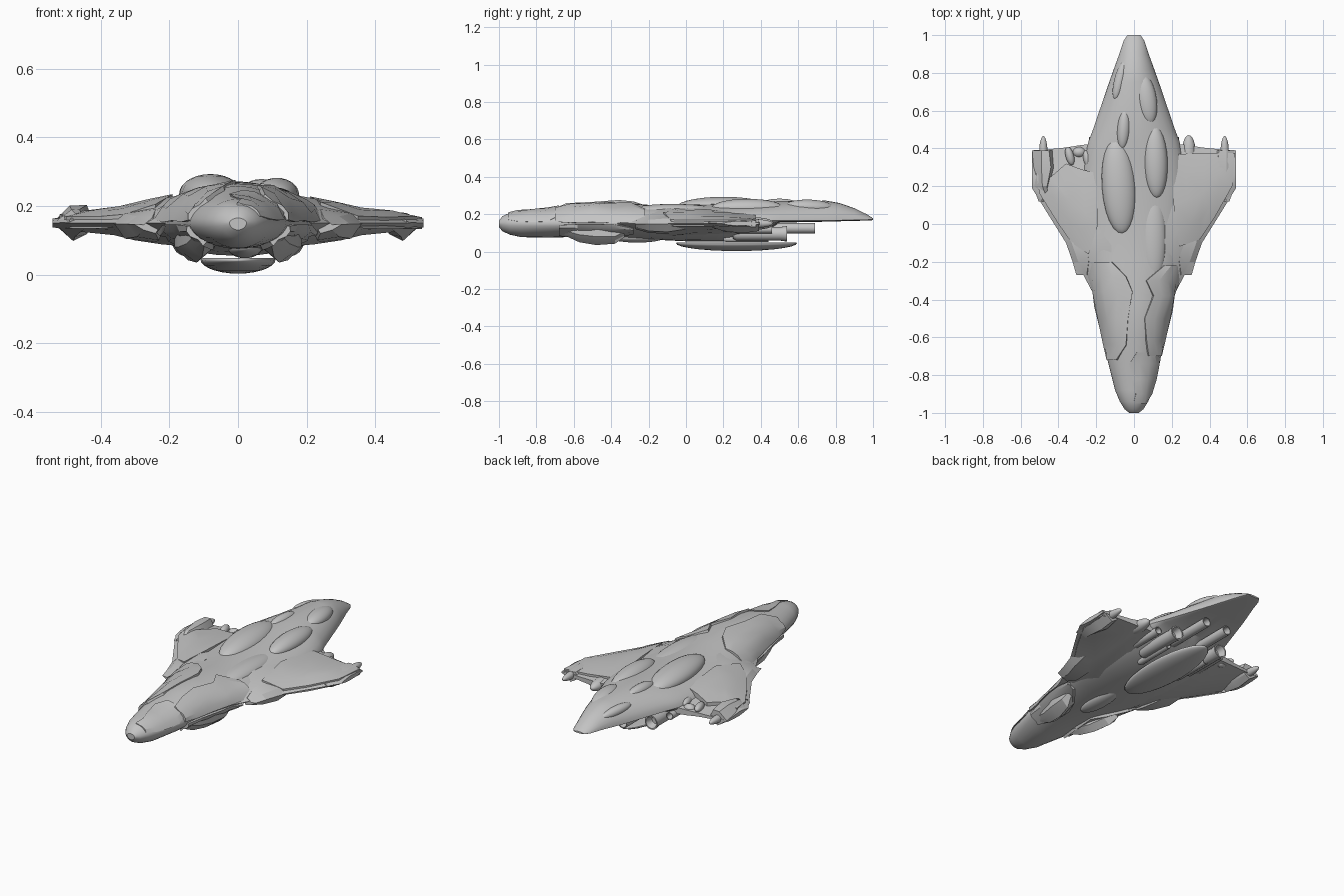
import bpy, bmesh, math
from mathutils import Vector

if "Cube" in bpy.data.objects:
    bpy.data.objects.remove(bpy.data.objects["Cube"])

grey = bpy.data.materials.new("hull grey")
grey.diffuse_color = (0.55, 0.55, 0.55, 1)
grey.use_nodes = True
grey.node_tree.nodes["Principled BSDF"].inputs["Base Color"].default_value = grey.diffuse_color


def finish(ob, angle=35):
    ob.data.materials.append(grey)
    bpy.ops.object.select_all(action='DESELECT')
    ob.select_set(True)
    bpy.context.view_layer.objects.active = ob
    bpy.ops.object.shade_smooth_by_angle(angle=math.radians(angle))
    return ob


def mesh_object(name, verts, faces, angle=35):
    bm = bmesh.new()
    vs = [bm.verts.new(v) for v in verts]
    for f in faces:
        bm.faces.new([vs[i] for i in f])
    bmesh.ops.recalc_face_normals(bm, faces=bm.faces)
    me = bpy.data.meshes.new(name)
    bm.to_mesh(me)
    bm.free()
    ob = bpy.data.objects.new(name, me)
    bpy.context.collection.objects.link(ob)
    return finish(ob, angle)


def loft(name, rings, angle=35):
    n = len(rings[0])
    faces = [(r * n + i, r * n + (i + 1) % n, (r + 1) * n + (i + 1) % n, (r + 1) * n + i)
             for r in range(len(rings) - 1) for i in range(n)]
    faces += [tuple(range(n)), tuple(range((len(rings) - 1) * n, len(rings) * n))]
    return mesh_object(name, [p for r in rings for p in r], faces, angle)


def lerp_table(table, key):
    for a, b in zip(table, table[1:]):
        if key <= b[0]:
            f = max(0, (key - a[0]) / (b[0] - a[0]))
            return [p + (q - p) * f for p, q in zip(a, b)]
    return list(table[-1])


# Hull stations: y, half width, edge z, top z, bottom z
HULL = [(-1, .025, .15, .165, .13), (-.98, .05, .15, .19, .108), (-.94, .075, .15, .208, .09),
        (-.88, .1, .15, .22, .077), (-.72, .14, .15, .232, .075), (-.6, .155, .15, .258, .078),
        (-.4, .205, .15, .265, .078), (-.2, .25, .15, .25, .065), (0, .28, .15, .25, .055),
        (.2, .28, .155, .255, .055), (.35, .262, .16, .262, .075), (.44, .24, .165, .268, .11),
        (.5, .217, .165, .27, .155), (.75, .132, .165, .272, .16), (.82, .107, .167, .26, .162),
        (.9, .078, .17, .232, .164), (.97, .055, .17, .198, .166), (1, .035, .172, .178, .168)]


def hull_point(y, t, off=0):
    _, w, ze, zt, zb = lerp_table(HULL, y)
    s = math.sin(t)
    h = (zt - ze) if s > 0 else (ze - zb)
    return Vector((w * math.cos(t) + off * math.cos(t), y,
                   ze + math.copysign(abs(s) ** 1.15, s) * (h + off)))


N = 28
loft("main_hull", [[hull_point(s[0], 2 * math.pi * i / N) for i in range(N)] for s in HULL])

# Wing stations: x, leading y, trailing y, edge z, top z, bottom z
WING = [(.12, -.5, .42, .15, .24, .08), (.22, -.36, .425, .15, .222, .088),
        (.3, -.21, .415, .15, .203, .1), (.36, -.1, .405, .15, .187, .115),
        (.46, .06, .395, .15, .176, .125), (.54, .19, .39, .15, .163, .138)]
CHORD = [(0, 0), (.15, .55), (.4, 1), (.75, .85), (1, .4)]


def wing_top(x, y):
    _, y0, y1, ze, zt, zb = lerp_table(WING, abs(x))
    c = min(1, max(0, (y - y0) / (y1 - y0)))
    return ze + (zt - ze) * lerp_table(CHORD, c)[1]


def wing_ring(s, side):
    x, y0, y1, ze, zt, zb = s
    aft = (.8, .35) if side > 0 else (.5, .2)
    prof = CHORD[:3] + [(.75, aft[0]), (1, aft[1])]
    prof += [(1, -.4), (.75, -.85), (.4, -1), (.15, -.55)]
    return [(side * x, y0 + (y1 - y0) * c, ze + k * ((zt - ze) if k > 0 else (ze - zb))) for c, k in prof]


for side, tag in ((1, "right"), (-1, "left")):
    loft(tag + "_wing", [wing_ring(s, side) for s in WING])


def plate(name, outline, lift=.01):
    """Armour plate draped over the wing, with a dropped rim."""
    cx = sum(p[0] for p in outline) / len(outline)
    cy = sum(p[1] for p in outline) / len(outline)
    n = len(outline)
    mid = [(cx + (x - cx) * .55, cy + (y - cy) * .55) for x, y in outline]
    verts = [(x, y, wing_top(x, y) + lift) for x, y in outline + mid]
    verts += [(x, y, wing_top(x, y) - .025) for x, y in outline]
    verts.append((cx, cy, wing_top(cx, cy) + lift))
    faces = []
    for i in range(n):
        j = (i + 1) % n
        faces += [(i, j, n + j, n + i), (n + i, n + j, 3 * n), (i, 2 * n + i, 2 * n + j, j)]
    mesh_object(name, verts, faces, 25)


plate("right_wing_plate", [(.21, .37), (.21, .1), (.24, -.12), (.35, -.08), (.43, .04),
                           (.52, .2), (.535, .375), (.38, .375)])
plate("left_wing_plate", [(-.2, .27), (-.19, 0), (-.24, -.16), (-.33, -.1), (-.4, .0),
                          (-.5, .16), (-.52, .27), (-.44, .25), (-.36, .32), (-.28, .29)])


def armour(name, ys, t0s, t1s, off):
    """Jagged, slightly dented shell following the hull; angles in degrees from the side edge."""
    k = 4
    verts, faces = [], []
    for layer in (1, 0):
        for j, (y, a, b) in enumerate(zip(ys, t0s, t1s)):
            verts += [hull_point(y, math.radians(a + (b - a) * i / k),
                                 off * (1 if (i + j) % 3 else .45) if layer else -.01)
                      for i in range(k + 1)]
    m, r = k + 1, len(ys)
    base = r * m
    for j in range(r - 1):
        for i in range(k):
            q = (j * m + i, j * m + i + 1, (j + 1) * m + i + 1, (j + 1) * m + i)
            faces += [q, tuple(base + v for v in q)]
        for i in (0, k):
            faces.append((j * m + i, (j + 1) * m + i, base + (j + 1) * m + i, base + j * m + i))
    for j in (0, r - 1):
        for i in range(k):
            faces.append((j * m + i, j * m + i + 1, base + j * m + i + 1, base + j * m + i))
    mesh_object(name, verts, faces, 22)


# Forward armour shells, top and belly
armour("right_upper_armour", [-.7, -.62, -.5, -.38, -.3, -.22], [8, 3, 5, 2, 5, 12],
       [60, 66, 72, 62, 74, 50], .014)
armour("left_upper_armour", [-.72, -.64, -.5, -.36, -.28, -.2], [172, 177, 175, 178, 172, 160],
       [128, 105, 100, 92, 100, 118], .014)
armour("nose_armour", [-.95, -.9, -.82, -.74, -.68], [25, 12, 8, 10, 30], [92, 84, 96, 100, 84], .007)
armour("right_belly_armour", [-.68, -.58, -.46, -.38, -.28], [-8, -4, -4, -6, -20],
       [-50, -66, -70, -62, -40], .016)
armour("left_belly_armour", [-.7, -.56, -.44, -.36, -.26], [188, 184, 184, 186, 200],
       [230, 246, 250, 240, 222], .016)


def blob(name, loc, size, turn=0, pitch=0):
    bpy.ops.mesh.primitive_uv_sphere_add(segments=24, ring_count=14, radius=1, location=loc,
                                         rotation=(math.radians(pitch), 0, math.radians(turn)))
    ob = bpy.context.object
    ob.name = name
    ob.scale = size
    return finish(ob, 60)


# Smooth blisters on the back
for i, (x, y, z, w, l, h, turn, pitch) in enumerate([
        (-.08, .2, .235, .09, .255, .058, 4, 0), (.113, .33, .232, .065, .195, .05, 2, 0),
        (.065, .66, .238, .055, .135, .04, 9, -2), (-.055, .5, .25, .035, .105, .033, -4, 0),
        (-.075, .76, .228, .03, .105, .028, -14, -5), (.1, -.07, .21, .072, .255, .045, 0, 0)]):
    blob("back_blister_%d" % (i + 1), (x, y, z), (w, l, h), turn, pitch)

# Belly pod: lower half of an ellipsoid with a flat lid, and a small forward pod
pod = blob("belly_pod", (0, .27, .046), (.11, .325, .043))
bm = bmesh.new()
bm.from_mesh(pod.data)
for v in bm.verts:
    v.co.z = min(v.co.z, 0.05)
bm.to_mesh(pod.data)
bm.free()
blob("forward_belly_pod", (.02, -.26, .078), (.05, .15, .03))

# Faceted keel housings under the forward hull
for s, tag in ((1, "right"), (-1, "left")):
    rows = [(-.68, .06, .12, .1, .1), (-.57, .07, .15, .05, .07), (-.48, .085, .175, .035, .06),
            (-.38, .11, .185, .042, .06), (-.33, .13, .18, .075, .085)]
    loft(tag + "_keel_housing",
         [[(s * a, y, .13), (s * a, y, lo + .03), (s * (a + .035), y, lo), (s * (b - .02), y, lo2),
           (s * b, y, lo2 + .02), (s * b, y, .13)] for y, a, b, lo, lo2 in rows], 20)


def tube(name, x, z, y0, y1, r, flare=1.0, sides=16):
    """Rocket tube with a recessed mouth."""
    rows = [(y0, r * .7), (y0 + .02, r), (y1 - .04, r), (y1, r * flare),
            (y1, r * flare * .82), (y1 - .04, r * .6)]
    loft(name, [[(x + q * math.cos(2 * math.pi * i / sides), y, z + q * math.sin(2 * math.pi * i / sides))
                 for i in range(sides)] for y, q in rows])


for s, tag in ((1, "right"), (-1, "left")):
    # Engines below the tail
    tube(tag + "_main_engine", s * .15, .095, .25, .54, .036, 1.15)
    tube(tag + "_long_engine", s * .07, .125, .35, .69, .027)
    tube(tag + "_small_engine", s * .13, .068, .2, .44, .018)
    tube(tag + "_outer_engine", s * .215, .12, .25, .46, .022)
    # Rounded wing thrusters
    blob(tag + "_tip_thruster", (s * .48, .38, .15), (.022, .085, .022))
    blob(tag + "_inner_thruster", (s * .29, .38, .15), (.036, .09 if s > 0 else .03, .032))
    # Faceted wing tip housing
    top = .182 if s > 0 else .203
    rows = [(.12, .47, .505, .135, .16), (.2, .44, .535, .11, top - .012),
            (.3, .42, .54, .098, top), (.39, .43, .54, .11, top - .008)]
    loft(tag + "_wing_tip_housing",
         [[(s * a, y, .15), (s * (a + .02), y, hi), (s * (b - .05), y, hi - .002), (s * b, y, .152),
           (s * (b - .06), y, lo), (s * (a + .02), y, lo + .02)] for y, a, b, lo, hi in rows], 20)
    # Shoulder fairing at the leading edge
    rows = [(-.27, .22, .305, .12, .165), (-.2, .21, .325, .1, .19), (-.1, .22, .36, .095, .198),
            (.0, .24, .37, .11, .188)]
    loft(tag + "_shoulder_fairing",
         [[(s * a, y, .15), (s * (a + .03), y, hi), (s * (b - .03), y, hi - .02), (s * b, y, .148),
           (s * (b - .03), y, lo + .01), (s * (a + .02), y, lo)] for y, a, b, lo, hi in rows], 20)

# Exposed round thrusters behind the left wing plate
for i, (x, y) in enumerate([(-.34, .36), (-.245, .34)]):
    blob("left_aft_thruster_%d" % (i + 1), (x, y, .17), (.022, .05, .022), 15)

# Rounded nose cap
blob("nose_cap", (0, -.965, .15), (.04, .035, .036))
